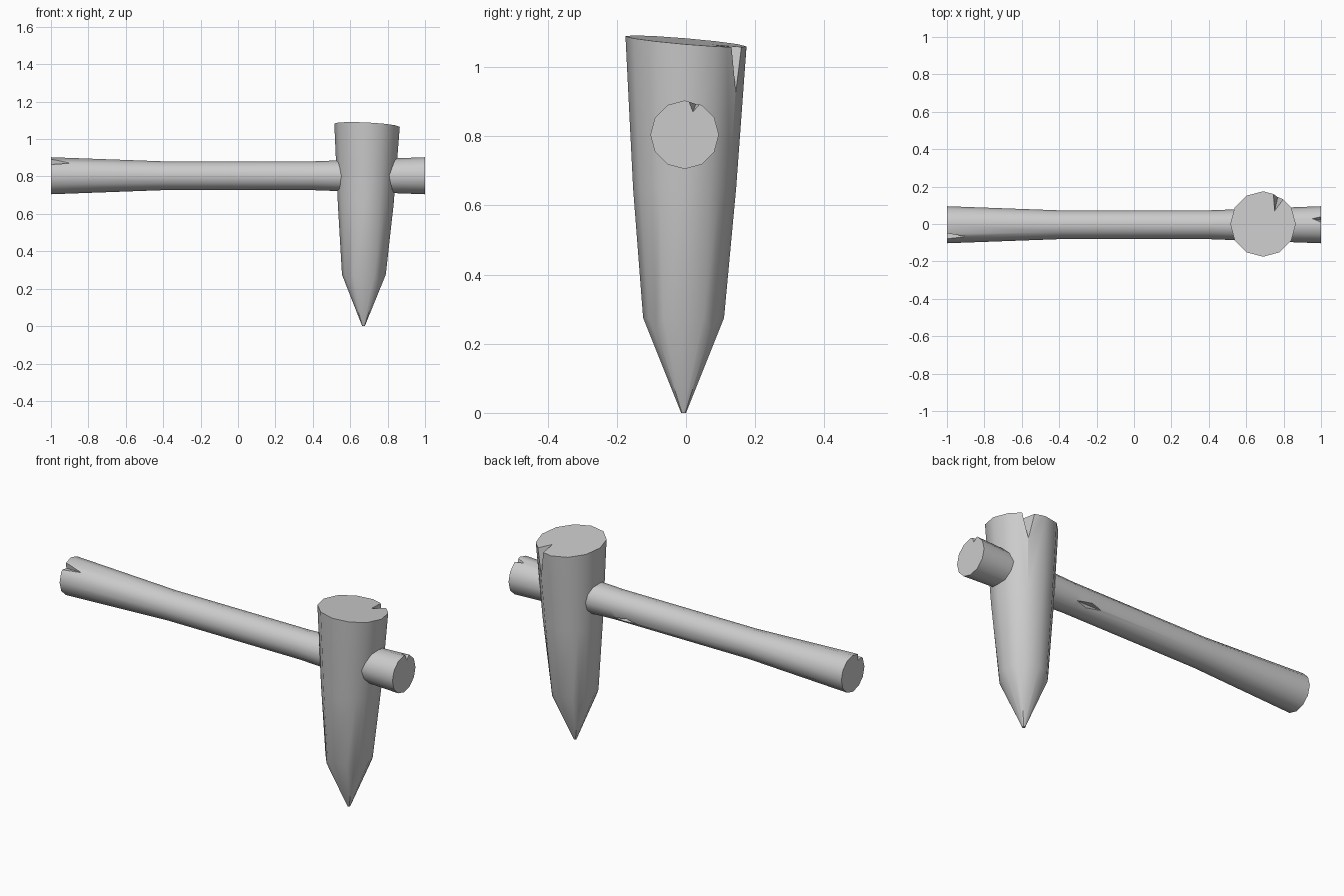
import bpy, bmesh
from math import sin, cos, radians
from mathutils import Vector, Matrix

if "Cube" in bpy.data.objects:
    bpy.data.objects.remove(bpy.data.objects["Cube"])


def mesh_object(name, bm):
    bmesh.ops.recalc_face_normals(bm, faces=bm.faces)
    me = bpy.data.meshes.new(name)
    bm.to_mesh(me)
    bm.free()
    ob = bpy.data.objects.new(name, me)
    bpy.context.collection.objects.link(ob)
    return ob


def loft(name, rings):
    """Skin a list of equal-length point rings and cap both ends."""
    bm = bmesh.new()
    loops = [[bm.verts.new(p) for p in ring] for ring in rings]
    n = len(loops[0])
    for a, b in zip(loops, loops[1:]):
        for i in range(n):
            j = (i + 1) % n
            bm.faces.new((a[i], a[j], b[j], b[i]))
    bm.faces.new(loops[0])
    bm.faces.new(loops[-1])
    return mesh_object(name, bm)


def hull(name, pts):
    bm = bmesh.new()
    for p in pts:
        bm.verts.new(p)
    bmesh.ops.convex_hull(bm, input=bm.verts)
    return mesh_object(name, bm)


def cut(ob, cutter):
    cutter.hide_render = True
    mod = ob.modifiers.new("cut", 'BOOLEAN')
    mod.operation = 'DIFFERENCE'
    mod.solver = 'EXACT'
    mod.object = cutter
    bpy.context.view_layer.objects.active = ob
    bpy.ops.object.modifier_apply(modifier=mod.name)
    bpy.data.objects.remove(cutter)


def split(ob, inner, end, rim_a, rim_b):
    """V-shaped crack: ridge from inner to end, opening at the two rim points."""
    i, e, a, b = map(Vector, (inner, end, rim_a, rim_b))
    mid = (i + e) / 2
    pts = [i + (i - e) * 0.4, e + (e - i) * 0.1, a + (a - mid), b + (b - mid)]
    cut(ob, hull("split_cutter", pts))


def smooth(ob):
    bpy.ops.object.select_all(action='DESELECT')
    ob.select_set(True)
    bpy.context.view_layer.objects.active = ob
    bpy.ops.object.shade_smooth_by_angle(angle=radians(35))


# Stake: twelve sides plus a point on each diagonal for the carved shoulder
angles = [q + a for q in (0, 90, 180, 270) for a in (0, 30, 45, 60)]


def stake_ring(cx, cy, r, height):
    ring = []
    for a in angles:
        rr = r * cos(radians(15)) if a % 90 == 45 else r
        dx, dy = rr * cos(radians(a)), rr * sin(radians(a))
        ring.append((cx + dx, cy + dy, height(a, dx, dy)))
    return ring


stake = loft("stake", [
    stake_ring(0.671, -0.007, 0.007, lambda a, x, y: 0),
    stake_ring(0.673, -0.007, 0.117, lambda a, x, y: 0.242 if a % 90 == 45 else 0.275),
    stake_ring(0.683, -0.004, 0.149, lambda a, x, y: 0.65),
    stake_ring(0.69, 0, 0.175, lambda a, x, y: 1.074 - 0.05 * x - 0.085 * y),
])
split(stake, (0.752, 0.07, 1.065), (0.77, 0.148, 0.915),
      (0.745, 0.165, 1.057), (0.80, 0.135, 1.057))
smooth(stake)

# Handle: twelve-sided bar, flared at both ends
handle = loft("handle", [
    [(x, -0.004 + r * cos(radians(a)), 0.804 + r * sin(radians(a)))
     for a in range(0, 360, 30)]
    for x, r in ((-1, 0.099), (-0.4, 0.077), (0.4, 0.077), (1, 0.099))])
split(handle, (-1, -0.045, 0.86), (-0.88, -0.07, 0.873),
      (-1, -0.05, 0.892), (-1, -0.087, 0.865))
split(handle, (1, 0.02, 0.87), (0.945, 0.03, 0.897),
      (1, 0.008, 0.902), (1, 0.04, 0.893))

# Diamond nick on the lower back of the handle
rot = Matrix.Rotation(radians(-35), 3, 'X')
nick = [(0.25, 0.077, 0), (0.40, 0.077, 0), (0.32, 0.045, 0),
        (0.31, 0.077, 0.018), (0.34, 0.077, -0.018),
        (0.25, 0.11, 0), (0.40, 0.11, 0), (0.31, 0.11, 0.018), (0.34, 0.11, -0.018)]
cut(handle, hull("nick_cutter", [rot @ Vector(p) + Vector((0, -0.004, 0.804)) for p in nick]))
smooth(handle)
